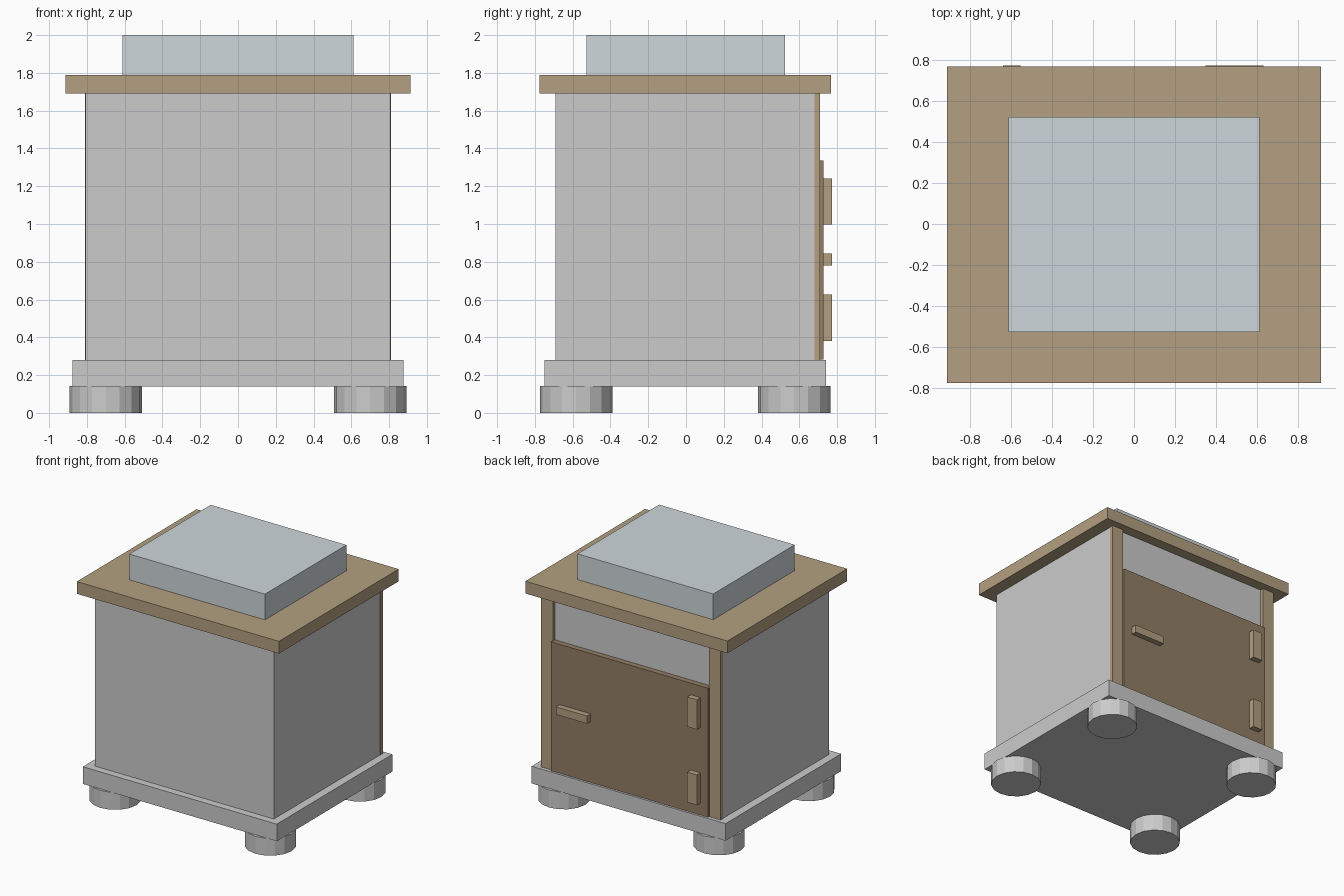
import bpy

if "Cube" in bpy.data.objects:
    bpy.data.objects.remove(bpy.data.objects["Cube"])


def material(name, color):
    m = bpy.data.materials.new(name)
    m.diffuse_color = (*color, 1)
    m.use_nodes = True
    m.node_tree.nodes["Principled BSDF"].inputs["Base Color"].default_value = m.diffuse_color
    return m


wood = material("light_wood", (0.45, 0.35, 0.22))
dark_wood = material("dark_wood", (0.29, 0.21, 0.13))
pale = material("pale_blue", (0.62, 0.68, 0.71))


def box(name, x, y, z, mat=None):
    """Box from (min, max) ranges on each axis."""
    bpy.ops.mesh.primitive_cube_add(size=1, location=[sum(r) / 2 for r in (x, y, z)])
    ob = bpy.context.object
    ob.name = name
    ob.scale = [r[1] - r[0] for r in (x, y, z)]
    bpy.ops.object.transform_apply(location=False, rotation=False, scale=True)
    if mat:
        ob.data.materials.append(mat)
    return ob


# Plinth, body and top slabs
box("base_plinth", (-0.875, 0.875), (-0.75, 0.74), (0.14, 0.28))
box("cabinet_body", (-0.807, 0.807), (-0.69, 0.68), (0.28, 1.69))
box("wooden_top", (-0.912, 0.912), (-0.775, 0.768), (1.69, 1.79), wood)
box("raised_top_block", (-0.612, 0.612), (-0.527, 0.523), (1.79, 2.0), pale)

# Round feet and the two posts framing the door
for sx, side in ((-1, "left"), (1, "right")):
    for y, end in ((-0.582, "front"), (0.573, "back")):
        bpy.ops.mesh.primitive_cylinder_add(vertices=16, radius=0.192, depth=0.142,
                                            location=(sx * 0.7, y, 0.071))
        bpy.context.object.name = f"{side}_{end}_foot"
    box(f"{side}_post", sorted((sx * 0.705, sx * 0.81)), (0.68, 0.71), (0.28, 1.69), wood)

# Door with hinges and handle on the back face
box("door", (-0.71, 0.71), (0.682, 0.728), (0.283, 1.335), dark_wood)
box("lower_hinge", (-0.64, -0.553), (0.728, 0.774), (0.38, 0.627), wood)
box("upper_hinge", (-0.64, -0.553), (0.728, 0.774), (0.997, 1.24), wood)
box("door_handle", (0.35, 0.632), (0.728, 0.774), (0.78, 0.843), wood)
